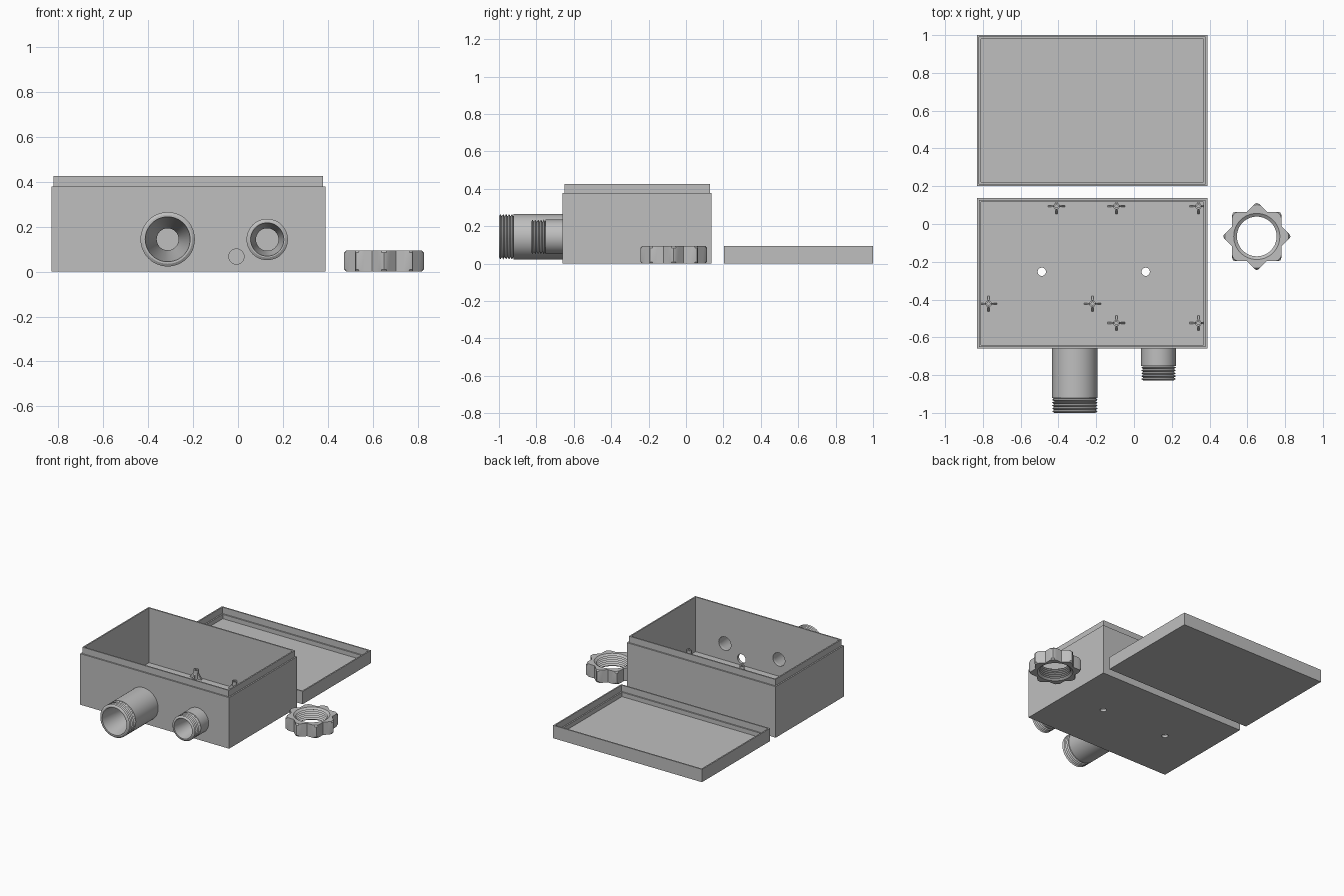
import bpy, bmesh, math
from mathutils import Matrix, Vector

if "Cube" in bpy.data.objects:
    bpy.data.objects.remove(bpy.data.objects["Cube"])

grey = bpy.data.materials.new("plain grey")
grey.diffuse_color = (0.52, 0.52, 0.52, 1)
grey.use_nodes = True
grey.node_tree.nodes["Principled BSDF"].inputs["Base Color"].default_value = grey.diffuse_color


def make(name, bm, smooth=False):
    bmesh.ops.recalc_face_normals(bm, faces=bm.faces)
    me = bpy.data.meshes.new(name)
    bm.to_mesh(me)
    bm.free()
    me.materials.append(grey)
    ob = bpy.data.objects.new(name, me)
    bpy.context.collection.objects.link(ob)
    if smooth:
        bpy.ops.object.select_all(action='DESELECT')
        ob.select_set(True)
        bpy.context.view_layer.objects.active = ob
        bpy.ops.object.shade_smooth_by_angle(angle=math.radians(25))
    return ob


def loft(bm, rings, closed):
    """Skin a stack of equal rings; closed joins last to first, else cap both."""
    vs = [[bm.verts.new(p) for p in ring] for ring in rings]
    n = len(vs[0])
    pairs = list(zip(vs, vs[1:])) + ([(vs[-1], vs[0])] if closed else [])
    for a, b in pairs:
        for i in range(n):
            j = (i + 1) % n
            bm.faces.new((a[i], a[j], b[j], b[i]))
    if not closed:
        bm.faces.new(vs[0])
        bm.faces.new(vs[-1])


def rect(x0, x1, y0, y1, inset, z):
    x0, x1, y0, y1 = x0 + inset, x1 - inset, y0 + inset, y1 - inset
    return [(x0, y0, z), (x1, y0, z), (x1, y1, z), (x0, y1, z)]


def circle(r, z, n=48):
    return [(r * math.cos(2 * math.pi * i / n), r * math.sin(2 * math.pi * i / n), z)
            for i in range(n)]


def tray(name, bounds, profile):
    bm = bmesh.new()
    loft(bm, [rect(*bounds, i, z) for i, z in profile], False)
    return make(name, bm)


def thread(z0, z1, crest, root, turns):
    """Zigzag (radius, z) points of a screw thread."""
    return [(root if k % 2 == 0 else crest, z0 + (z1 - z0) * k / (2 * turns))
            for k in range(2 * turns + 1)]


# Box with a stepped lip, and its matching lid
X0, X1, Y0, Y1 = -0.831, 0.389, -0.66, 0.137
box = tray("box", (X0, X1, Y0, Y1),
           [(0, 0), (0, 0.378), (0.01, 0.378), (0.01, 0.425), (0.02, 0.425), (0.02, 0.02)])
tray("lid", (X0, X1, 0.202, 1.0),
     [(0, 0), (0, 0.095), (0.01, 0.095), (0.01, 0.048), (0.02, 0.048), (0.02, 0.016)])


# Holes through the front wall and the floor
def drill(name, r, loc, along_y):
    bm = bmesh.new()
    loft(bm, [circle(r, -0.04, 32), circle(r, 0.04, 32)], False)
    if along_y:
        bmesh.ops.rotate(bm, verts=bm.verts, matrix=Matrix.Rotation(math.pi / 2, 3, 'X'))
    bmesh.ops.translate(bm, verts=bm.verts, vec=Vector(loc))
    ob = make(name, bm)
    ob.hide_render = True
    ob.hide_viewport = True
    mod = box.modifiers.new(name, 'BOOLEAN')
    mod.operation = 'DIFFERENCE'
    mod.solver = 'EXACT'
    mod.object = ob


drill("large_pipe_cutter", 0.049, (-0.313, Y0, 0.144), True)
drill("small_pipe_cutter", 0.05, (0.13, Y0, 0.143), True)
drill("cable_hole_cutter", 0.034, (-0.007, Y0, 0.067), True)
drill("left_floor_cutter", 0.022, (-0.488, -0.253, 0), False)
drill("right_floor_cutter", 0.022, (0.062, -0.253, 0), False)


# Threaded pipes with a funnel-shaped bore
def pipe(name, x, z, r, mouth, bore, length, neck, turns):
    root = r - 0.012
    prof = [(bore, 0), (r, 0), (r, neck)]
    prof += thread(neck + 0.001, length, r, root, turns)
    prof += [(mouth, length)]
    bm = bmesh.new()
    loft(bm, [circle(a, b) for a, b in prof], True)
    bmesh.ops.rotate(bm, verts=bm.verts, matrix=Matrix.Rotation(math.pi / 2, 3, 'X'))
    bmesh.ops.translate(bm, verts=bm.verts, vec=Vector((x, Y0, z)))
    make(name, bm, True)


pipe("large_pipe", -0.313, 0.144, 0.121, 0.1, 0.049, 0.34, 0.262, 5)
pipe("small_pipe", 0.13, 0.143, 0.092, 0.074, 0.05, 0.168, 0.092, 5)


# Eight-pointed hand nut with an inner thread
N = 96


def star(limit, z):
    pts = []
    for i in range(N):
        a = 2 * math.pi * i / N
        d = abs((a + math.pi / 8) % (math.pi / 4) - math.pi / 8)
        r = min(limit, 0.13 / math.cos(math.pi / 4 - d))
        pts.append((r * math.cos(a), r * math.sin(a), z))
    return pts


bm = bmesh.new()
rings = [star(0.168, 0), star(0.178, 0.01), star(0.178, 0.085), star(0.168, 0.095)]
rings += [circle(r, z, N) for r, z in
          [(0.122, 0.095)] + thread(0.083, 0.012, 0.12, 0.105, 5) + [(0.122, 0)]]
loft(bm, rings, True)
bmesh.ops.translate(bm, verts=bm.verts, vec=(0.65, -0.066, 0))
make("hand_nut", bm, True)


# Screw posts, each braced by four tapered ribs
def rib(bm, x, y, half, turn):
    start = len(bm.verts)
    prof = [(-half, 0.018), (half, 0.018), (half, 0.024), (0.014, 0.07), (-0.014, 0.07), (-half, 0.024)]
    # leave the screw bore open: one rib on each side of the post
    for s in (-1, 1):
        side = [(s * 0.012, 0.018), (s * half, 0.018), (s * half, 0.024), (s * 0.012, 0.07)]
        loft(bm, [[(u, t, z) for u, z in side] for t in (-0.005, 0.005)], False)
    bm.verts.ensure_lookup_table()
    new = bm.verts[start:]
    bmesh.ops.rotate(bm, verts=new, matrix=Matrix.Rotation(turn, 3, 'Z'))
    bmesh.ops.translate(bm, verts=new, vec=(x, y, 0))


posts = [(-0.41, 0.094), (-0.093, 0.094), (0.341, 0.094), (-0.77, -0.422),
         (-0.22, -0.422), (-0.093, -0.525), (0.341, -0.525)]
for k, (x, y) in enumerate(posts):
    bm = bmesh.new()
    loft(bm, [circle(r, z, 20) for r, z in
              [(0.008, 0.018), (0.017, 0.018), (0.017, 0.085), (0.008, 0.085)]], True)
    bmesh.ops.translate(bm, verts=bm.verts, vec=(x, y, 0))
    rib(bm, x, y, 0.046, 0)
    rib(bm, x, y, 0.04, math.pi / 2)
    make(f"screw_post_{k + 1}", bm)
